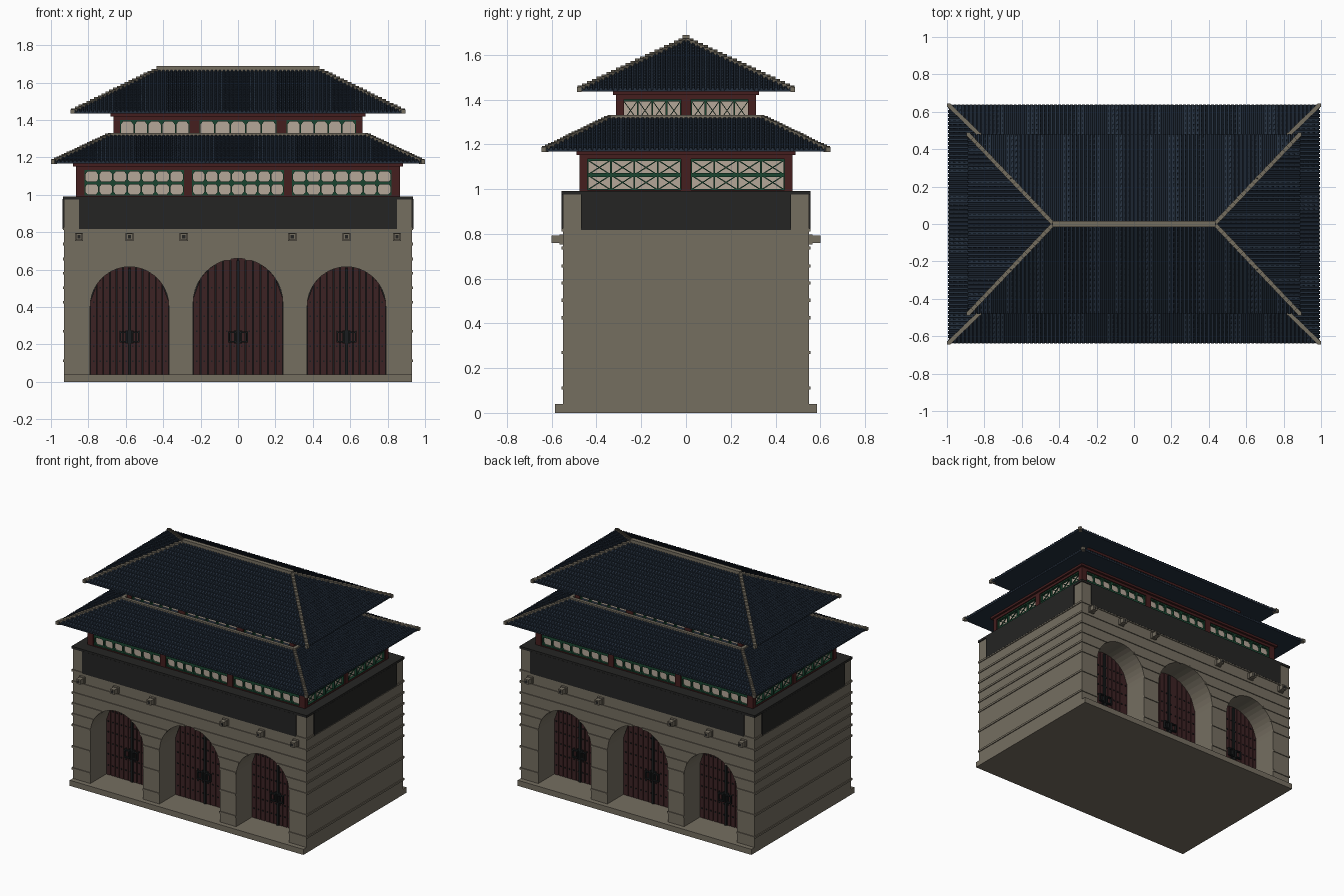
import bpy, bmesh, math
from mathutils import Matrix

if "Cube" in bpy.data.objects:
    bpy.data.objects.remove(bpy.data.objects["Cube"])

def material(name, col):
    m = bpy.data.materials.new(name)
    m.diffuse_color = (*col, 1)
    m.use_nodes = True
    m.node_tree.nodes["Principled BSDF"].inputs["Base Color"].default_value = m.diffuse_color
    return m

STONE = material("stone", (0.178, 0.156, 0.118))
TILE = material("navy_tile", (0.017, 0.028, 0.046))
DOOR = material("door_red", (0.045, 0.016, 0.017))
WOOD = material("post_red", (0.058, 0.013, 0.013))
DARK = material("charcoal", (0.018, 0.018, 0.017))
IRON = material("iron", (0.010, 0.012, 0.013))
GREEN = material("green_lattice", (0.010, 0.060, 0.030))
PAPER = material("cream_paper", (0.46, 0.385, 0.315))

def prism(bm, pts, y0, y1):
    """Extrude an x/z outline from y0 to y1."""
    a = [bm.verts.new((x, y0, z)) for x, z in pts]
    b = [bm.verts.new((x, y1, z)) for x, z in pts]
    bm.faces.new(a)
    bm.faces.new(b[::-1])
    for i in range(len(a)):
        j = (i + 1) % len(a)
        bm.faces.new((a[j], a[i], b[i], b[j]))

def box(bm, x0, x1, y0, y1, z0, z1):
    prism(bm, [(x0, z0), (x1, z0), (x1, z1), (x0, z1)], y0, y1)

def make(name, mat, build, turns=(0,)):
    """Run build(bm, k) once per quarter turn k and join the results."""
    bm = bmesh.new()
    for k in turns:
        old = set(bm.verts)
        build(bm, k)
        new = [v for v in bm.verts if v not in old]
        bmesh.ops.transform(bm, matrix=Matrix.Rotation(k * math.pi / 2, 4, 'Z'), verts=new)
    bmesh.ops.recalc_face_normals(bm, faces=bm.faces[:])
    me = bpy.data.meshes.new(name)
    bm.to_mesh(me)
    bm.free()
    me.materials.append(mat)
    ob = bpy.data.objects.new(name, me)
    bpy.context.collection.objects.link(ob)
    return ob

def block(name, mat, hx, hy, z0, z1):
    return make(name, mat, lambda bm, k: box(bm, -hx, hx, -hy, hy, z0, z1))

FB, ALL = (0, 2), (0, 1, 2, 3)
ARCHES = [(-0.58, 0.21, 0.405), (0, 0.24, 0.42), (0.58, 0.21, 0.405)]  # centre, radius, spring
DOOR_Y = 0.36

def arch_points(c, r, s, n=20):
    """Arch from the left foot over the top to the right foot."""
    curve = [(c - r * math.cos(math.pi * i / n), s + r * math.sin(math.pi * i / n)) for i in range(n + 1)]
    return [(c - r, 0.04)] + curve + [(c + r, 0.04)]

def half_width(r, s, z):
    return r if z <= s else math.sqrt(max(0, r * r - (z - s) ** 2))

# Gate base
block("plinth", STONE, 0.93, 0.585, 0, 0.04)
block("gate_core", STONE, 0.93, DOOR_Y - 0.01, 0.04, 0.978)

def arched_wall(bm, k):
    pts = [(-0.93, 0.04)]
    for a in ARCHES:
        pts += arch_points(*a)
    prism(bm, pts + [(0.93, 0.04), (0.93, 0.978), (-0.93, 0.978)], -0.55, -DOOR_Y + 0.01)
make("arched_wall", STONE, arched_wall, FB)

# Projecting stone courses, broken at the arches
def courses(bm, k):
    for z in (0.112, 0.27, 0.425, 0.503, 0.58, 0.657, 0.737, 0.818):
        if k % 2:
            box(bm, -0.55, 0.55, -0.936, -0.925, z - 0.007, z + 0.007)
            continue
        x = -0.936
        for c, r, s in ARCHES:
            w = half_width(r, s, z)
            if w > 0:
                box(bm, x, c - w, -0.556, -0.545, z - 0.007, z + 0.007)
                x = c + w
        box(bm, x, 0.936, -0.556, -0.545, z - 0.007, z + 0.007)
make("stone_courses", STONE, courses, ALL)

def parapet(bm, k):
    h, d = ((0.85, 0.55), (0.47, 0.93))[k % 2]
    box(bm, -h, h, -d - 0.007, -d + 0.01, 0.818, 0.978)
make("parapet_panels", DARK, parapet, ALL)
block("terrace_slab", DARK, 0.936, 0.556, 0.975, 0.992)

# Water spouts
def spouts(bm, k, size=0.02, y0=-0.60, y1=-0.54):
    for x in (-0.85, -0.58, -0.29, 0.29, 0.58, 0.85):
        box(bm, x - size, x + size, y0, y1, 0.775 - size, 0.775 + size)
make("spouts", STONE, lambda bm, k: (spouts(bm, k, 0.017), spouts(bm, k, 0.022, -0.565)), FB)
make("spout_mouths", DARK, lambda bm, k: spouts(bm, k, 0.009, -0.602, -0.59), FB)

# Doors: leaf, planks, studs, handles
def leaves(bm, k):
    for a in ARCHES:
        prism(bm, arch_points(*a), -DOOR_Y, -DOOR_Y + 0.012)
make("door_back", IRON, leaves, FB)

def planks(bm, k):
    for c, r, s in ARCHES:
        n = 12
        w = 2 * r / n
        for i in range(n):
            x0, x1 = -r + i * w + 0.002, -r + (i + 1) * w - 0.002
            top = [s + math.sqrt(r * r - x * x) for x in (x0, x1)]
            prism(bm, [(c + x0, 0.04), (c + x1, 0.04), (c + x1, top[1]), (c + x0, top[0])],
                  -DOOR_Y - 0.01, -DOOR_Y)
make("door_planks", DOOR, planks, FB)

def studs(bm, k):
    for c, r, s in ARCHES:
        for z in (0.11, 0.19, 0.27, 0.35, 0.425, 0.503):
            n = 12
            for i in range(n):
                x = -r + (i + 0.5) * 2 * r / n
                if abs(x) < half_width(r, s, z) - 0.01:
                    box(bm, c + x - 0.004, c + x + 0.004, -DOOR_Y - 0.016, -DOOR_Y, z - 0.004, z + 0.004)
make("door_studs", IRON, studs, FB)

def handles(bm, k):
    y0, y1 = -DOOR_Y - 0.035, -DOOR_Y - 0.02
    for c, r, s in ARCHES:
        box(bm, c - 0.008, c + 0.008, -DOOR_Y - 0.02, -DOOR_Y, 0.04, s + r - 0.01)
        box(bm, c - 0.022, c + 0.022, y1, -DOOR_Y, 0.205, 0.275)
        for sx in (-1, 1):
            for x in (0.012, 0.05):
                box(bm, c + sx * x - 0.004, c + sx * x + 0.004, y0, y1, 0.215, 0.265)
            for z in (0.215, 0.265):
                box(bm, c + sx * 0.031 - 0.023, c + sx * 0.031 + 0.023, y0, y1, z - 0.004, z + 0.004)
make("door_handles", IRON, handles, FB)

# Timber storeys with latticed windows
def lattice(bm, x0, x1, z0, z1, y, cols, rows, crossed):
    w, h, b = (x1 - x0) / cols, (z1 - z0) / rows, 0.004
    for i in range(cols + 1):
        box(bm, x0 + i * w - b, x0 + i * w + b, y, y + 0.02, z0, z1)
    for j in range(rows + 1):
        e = 0.008 if 0 < j < rows else 0.005
        box(bm, x0, x1, y, y + 0.02, z0 + j * h - e, z0 + j * h + e)
    for i in range(cols):
        for j in range(rows):
            cx, cz = x0 + (i + 0.5) * w, z0 + (j + 0.5) * h
            for sx in (-1, 1):
                if crossed:   # diagonal bars
                    prism(bm, [(cx - sx * w / 2, cz - h / 2 - 0.003), (cx + sx * w / 2, cz + h / 2 - 0.003),
                               (cx + sx * w / 2, cz + h / 2 + 0.003), (cx - sx * w / 2, cz - h / 2 + 0.003)],
                          y + 0.006, y + 0.012)
                    continue
                for sz in (-1, 1):   # corner fillets make eight-sided openings
                    px, pz = cx + sx * w / 2, cz + sz * h / 2
                    prism(bm, [(px, pz), (px - sx * 0.02, pz), (px, pz - sz * 0.025)], y + 0.002, y + 0.018)

def storey(name, hx, hy, z0, z1, beam, front, side, rows, cols):
    block(name + "_paper_walls", PAPER, hx - 0.025, hy - 0.025, z0, z1)
    def windows(bm, k):
        d = hx if k % 2 else hy
        for (a, b), n in zip(*((side, (4, 4)) if k % 2 else (front, cols))):
            lattice(bm, a, b, z0 + 0.006, beam - 0.004, -d + 0.008, n, rows, k % 2)
    make(name + "_windows", GREEN, windows, ALL)
    def frame(bm, k):
        h, d = (hy, hx) if k % 2 else (hx, hy)
        bays = side if k % 2 else front
        edges = [-h] + [v for bay in bays for v in bay] + [h]
        for a, b in zip(edges[::2], edges[1::2]):
            box(bm, a, b, -d, -d + 0.035, z0, z1)
        box(bm, -h, h, -d, -d + 0.035, beam, z1)
        box(bm, -h - 0.015, h + 0.015, -d - 0.015, -d + 0.03, z1 - 0.02, z1)
        box(bm, -h, h, -d, -d + 0.03, z0, z0 + 0.006)
    make(name + "_posts_and_beams", WOOD, frame, ALL)

storey("lower_storey", 0.866, 0.475, 0.99, 1.172, 1.134,
       [(-0.82, -0.29), (-0.245, 0.245), (0.29, 0.82)], [(-0.44, -0.022), (0.022, 0.44)], 2, (7, 7, 7))
storey("upper_storey", 0.666, 0.312, 1.30, 1.44, 1.40,
       [(-0.63, -0.26), (-0.205, 0.205), (0.26, 0.63)], [(-0.28, -0.022), (0.022, 0.28)], 1, (5, 5, 5))

# Hipped roofs: solid body, rolled tile rows, hip stones
def roof(name, ex, ey, z0, tx, ty, z1, n):
    lip = 0.008
    def body(bm, k):
        rings = [[bm.verts.new((sx * x, sy * y, z)) for sx, sy in ((-1, -1), (1, -1), (1, 1), (-1, 1))]
                 for x, y, z in ((ex, ey, z0), (ex, ey, z0 + lip), (tx, ty, z1))]
        bm.faces.new(rings[0])
        bm.faces.new(rings[2])
        for a, b in zip(rings, rings[1:]):
            for i in range(4):
                j = (i + 1) % 4
                bm.faces.new((a[i], a[j], b[j], b[i]))
    make(name + "_body", TILE, body)

    def tiles(bm, k):
        L, D, tl, td = (ey, ex, ty, tx) if k % 2 else (ex, ey, tx, ty)
        count = round(2 * L / 0.0215)
        for i in range(count):
            u = -L + (i + 0.5) * 2 * L / count
            tmax = min(1, (L - abs(u)) / (L - tl))
            for j in range(n):
                ta, tb = j / n, min((j + 1) / n, tmax)
                if tb <= ta:
                    break
                ring = []
                for t, h in ((ta, 0.009), (tb, 0.004)):
                    y, z = -(D + 0.004 - t * (D - td)), z0 + lip + t * (z1 - z0 - lip)
                    ring.append([bm.verts.new((u + dx, y, z + dz)) for dx, dz in
                                 ((-0.008, -0.004), (-0.005, h), (0.005, h), (0.008, -0.004))])
                a, b = ring
                bm.faces.new(a)
                for q in range(3):
                    bm.faces.new((a[q], a[q + 1], b[q + 1], b[q]))
    make(name + "_tiles", TILE, tiles, ALL)

    def hips(bm, k):
        m = 22
        for sx in (-1, 1):
            for sy in (-1, 1):
                step = math.hypot(ex - tx, ey - ty) / m
                yaw = math.atan2(sy * (ty - ey), sx * (tx - ex))
                for i in range(m):
                    t = (i + 0.5) / m
                    old = set(bm.verts)
                    box(bm, -step / 2, step / 2, -0.011, 0.011, -0.014, 0.013)
                    pos = (sx * (ex + (tx - ex) * t), sy * (ey + (ty - ey) * t), z0 + lip + (z1 - z0 - lip) * t)
                    bmesh.ops.transform(bm, matrix=Matrix.Translation(pos) @ Matrix.Rotation(yaw, 4, 'Z'),
                                        verts=[v for v in bm.verts if v not in old])
                x, y = sx * ex, sy * ey   # corner end stone
                box(bm, x - 0.01, x + 0.01, y - 0.01, y + 0.01, z0 - 0.002, z0 + 0.02)
    make(name + "_hip_stones", STONE, hips)

roof("lower_roof", 0.99, 0.635, 1.168, 0.69, 0.345, 1.317, 11)
roof("upper_roof", 0.885, 0.478, 1.436, 0.435, 0.004, 1.665, 16)

# Stone ridges
def lower_ridge(bm, k):
    h, d = (0.35, 0.695) if k % 2 else (0.695, 0.35)
    box(bm, -h, h, -d, -d + 0.022, 1.30, 1.33)
make("lower_roof_ridge", STONE, lower_ridge, ALL)
block("upper_roof_ridge", STONE, 0.437, 0.015, 1.65, 1.688)
